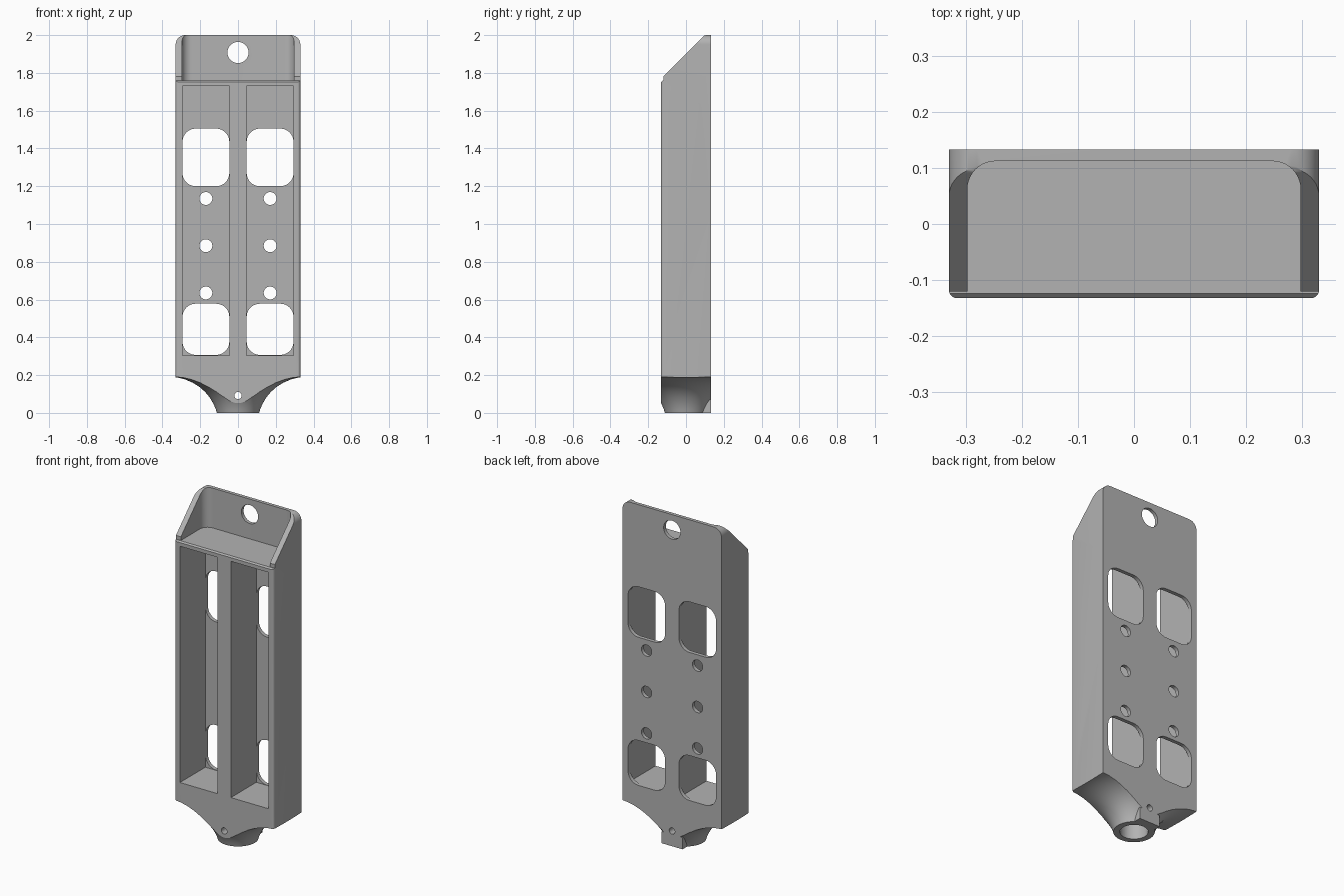
import bpy, bmesh, math
from mathutils import Matrix, Vector

cube = bpy.data.objects.get("Cube")
if cube:
    bpy.data.objects.remove(cube, do_unlink=True)

grey = bpy.data.materials.new("matte grey plastic")
grey.use_nodes = True
grey.diffuse_color = (0.45, 0.45, 0.45, 1)
grey.node_tree.nodes["Principled BSDF"].inputs["Base Color"].default_value = grey.diffuse_color

HALF_W, FRONT, BACK, TOP = 0.33, -0.132, 0.133, 2.0
PLATE = 0.11                      # inner face of the back plate


def finish(name, bm):
    bmesh.ops.recalc_face_normals(bm, faces=bm.faces[:])
    mesh = bpy.data.meshes.new(name)
    bm.to_mesh(mesh)
    bm.free()
    mesh.materials.append(grey)
    obj = bpy.data.objects.new(name, mesh)
    bpy.context.collection.objects.link(obj)
    return obj


def prism(name, points, axis, start, end):
    """Extrude a 2D outline along one axis."""
    def place(p, d):
        return {"x": (d, p[0], p[1]), "y": (p[0], d, p[1]), "z": (p[0], p[1], d)}[axis]
    bm = bmesh.new()
    face = bm.faces.new([bm.verts.new(place(p, start)) for p in points])
    new = bmesh.ops.extrude_face_region(bm, geom=[face])["geom"]
    shift = Vector(place((0, 0), end - start))
    bmesh.ops.translate(bm, vec=shift, verts=[g for g in new if isinstance(g, bmesh.types.BMVert)])
    return finish(name, bm)


def rounded(x0, x1, y0, y1, low, high, steps=10):
    """Rectangle outline with separate radii for its low and high corners."""
    pts = []
    corners = ((x1, y1, -1, -1, high), (x0, y1, 1, -1, high), (x0, y0, 1, 1, low), (x1, y0, -1, 1, low))
    for i, (x, y, sx, sy, r) in enumerate(corners):
        if r == 0:
            pts.append((x, y))
            continue
        for k in range(steps + 1):
            a = math.pi / 2 * (i + k / steps)
            pts.append((x + sx * r + r * math.cos(a), y + sy * r + r * math.sin(a)))
    return pts


def circle(x, z, r, n=40):
    return [(x + r * math.cos(2 * math.pi * i / n), z + r * math.sin(2 * math.pi * i / n)) for i in range(n)]


def revolve(name, profile, steps=96):
    bm = bmesh.new()
    verts = [bm.verts.new((r, 0, z)) for r, z in profile]
    edges = [bm.edges.new(pair) for pair in zip(verts, verts[1:])]
    bmesh.ops.spin(bm, geom=verts + edges, cent=(0, 0, 0), axis=(0, 0, 1), angle=2 * math.pi, steps=steps)
    bmesh.ops.remove_doubles(bm, verts=bm.verts[:], dist=0.0001)
    return finish(name, bm)


def combine(target, tool, operation):
    mod = target.modifiers.new(operation, "BOOLEAN")
    mod.operation, mod.solver, mod.object = operation, "EXACT", tool
    bpy.ops.object.select_all(action="DESELECT")
    bpy.context.view_layer.objects.active = target
    target.select_set(True)
    bpy.ops.object.modifier_apply(modifier=mod.name)
    bpy.data.objects.remove(tool, do_unlink=True)


# Body: side profile with sloped head
side = [(FRONT, 0), (FRONT, 1.752), (FRONT + 0.008, 1.76), (-0.12, 1.76), (-0.12, 1.782),
        (0.094, 1.996), (0.104, TOP), (BACK, TOP), (BACK, 0)]
body = prism("holder_body", side, "x", -HALF_W, HALF_W)

# Rounded top corners and softened front edges
combine(body, prism("front_outline", rounded(-HALF_W, HALF_W, -0.1, TOP, 0, 0.05), "y", -1, 1), "INTERSECT")
combine(body, prism("plan_outline", rounded(-HALF_W, HALF_W, FRONT, BACK, 0.014, 0, 5), "z", -0.1, 2.1), "INTERSECT")

# Flared neck turned around the vertical axis
bend = [(0.112, 0.0), (0.118, 0.02), (0.131, 0.05), (0.15, 0.082), (0.175, 0.112),
        (0.205, 0.138), (0.24, 0.16), (0.28, 0.177), (0.32, 0.187), (0.36, 0.191)]
combine(body, revolve("neck_flare", [(0, 0)] + bend + [(0.6, 0.192), (0.6, 2.2), (0, 2.2)]), "INTERSECT")

# Flat rear tab beside the neck
combine(body, prism("rear_tab", [(-0.07, 0), (0.07, 0), (0.07, 0.07), (-0.07, 0.07)], "y", 0.085, BACK), "UNION")

# Socket bored into the neck
combine(body, prism("neck_socket", circle(0, 0, 0.077, 48), "z", -0.1, 0.24), "DIFFERENCE")

# Open tray in the head
combine(body, prism("head_tray", rounded(-0.297, 0.297, -0.4, 0.112, 0, 0.05), "z", 1.76, 2.2), "DIFFERENCE")

# Two long pockets with windows and screw holes
for s in (-1, 1):
    x0, x1 = sorted((s * 0.045, s * 0.295))
    combine(body, prism("pocket", rounded(x0, x1, 0.305, 1.73, 0, 0), "y", -0.4, PLATE), "DIFFERENCE")
    for low, high in ((1.2, 1.505), (0.307, 0.578)):
        window = rounded(x0 + 0.001, x1 - 0.001, low, high, 0.07, 0.07)
        combine(body, prism("window", window, "y", 0.05, 0.4), "DIFFERENCE")
    for z in (0.635, 0.885, 1.135):
        combine(body, prism("screw_hole", circle(s * 0.17, z, 0.034), "y", 0.05, 0.4), "DIFFERENCE")

# Hanging hole and neck pin hole
combine(body, prism("hanging_hole", circle(0, 1.908, 0.056), "y", 0, 0.4), "DIFFERENCE")
combine(body, prism("pin_hole", circle(0, 0.092, 0.019, 24), "y", -0.4, 0.4), "DIFFERENCE")

bpy.context.view_layer.objects.active = body
body.select_set(True)
bpy.ops.object.shade_smooth_by_angle(angle=math.radians(30))
